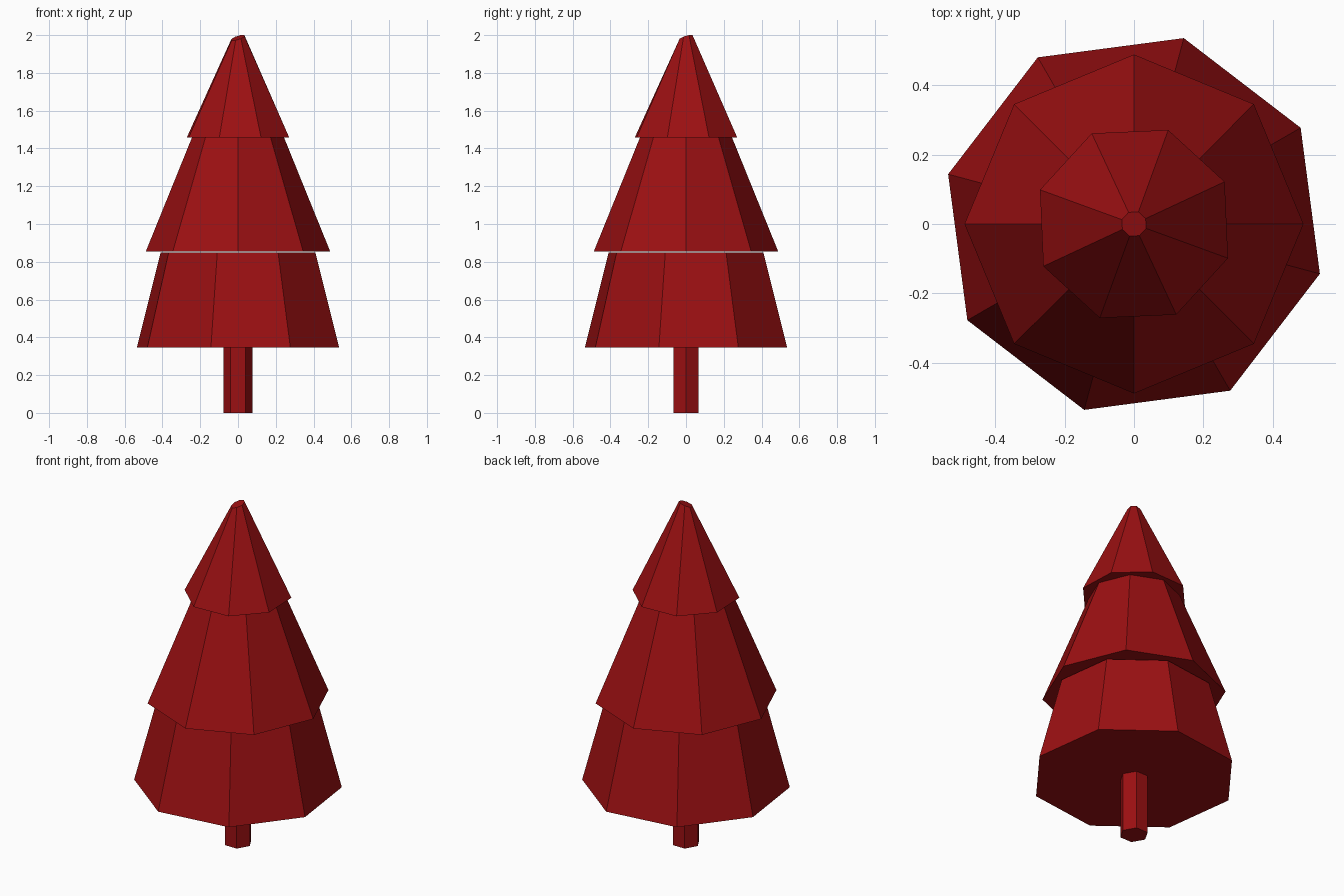
import bpy, bmesh, math

if "Cube" in bpy.data.objects:
    bpy.data.objects.remove(bpy.data.objects["Cube"])

red = bpy.data.materials.new("red")
red.diffuse_color = (0.33, 0.005, 0.006, 1)
red.use_nodes = True
red.node_tree.nodes["Principled BSDF"].inputs["Base Color"].default_value = red.diffuse_color


def frustum(name, sides, turn, z0, r0, z1, r1, tilt=0.0):
    """Capped frustum; tilt raises the top ring toward +x+y."""
    bm = bmesh.new()
    low, high = [], []
    for i in range(sides):
        a = math.radians(turn) + i * math.tau / sides
        c, s = math.cos(a), math.sin(a)
        lift = tilt * math.cos(a - math.pi / 4)
        low.append(bm.verts.new((r0 * c, r0 * s, z0)))
        high.append(bm.verts.new((r1 * c, r1 * s, z1 + lift)))
    for i in range(sides):
        j = (i + 1) % sides
        bm.faces.new((low[i], low[j], high[j], high[i]))
    bm.faces.new(low[::-1])
    bm.faces.new(high)
    mesh = bpy.data.meshes.new(name)
    bm.to_mesh(mesh)
    bm.free()
    mesh.materials.append(red)
    obj = bpy.data.objects.new(name, mesh)
    bpy.context.collection.objects.link(obj)
    return obj


# Hexagonal trunk
frustum("trunk", 6, 0, 0.0, 0.077, 0.35, 0.077)

# Three octagonal tiers, each turned a little against the others
frustum("lower_branches", 8, -15, 0.347, 0.554, 0.849, 0.424)
frustum("middle_branches", 8, 0, 0.855, 0.488, 1.457, 0.244)
# Top tier ends in a small slanted cut
frustum("top_branches", 8, 25, 1.459, 0.288, 1.986, 0.037, tilt=0.015)
